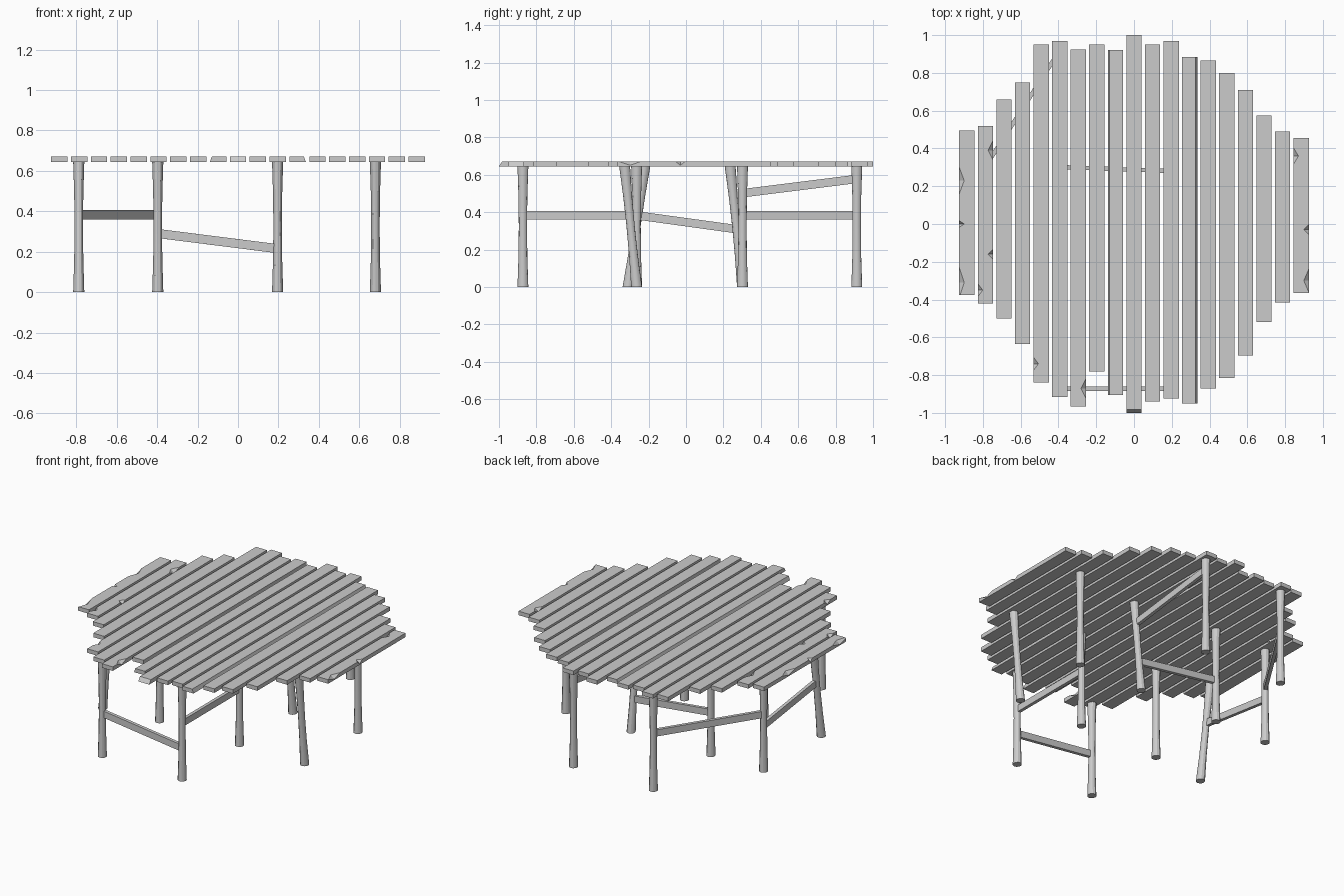
import bpy, bmesh
from mathutils import Vector

cube = bpy.data.objects.get("Cube")
if cube:
    bpy.data.objects.remove(cube, do_unlink=True)

wood = bpy.data.materials.new("grey_wood")
wood.use_nodes = True
GREY = (0.6, 0.6, 0.6, 1)
wood.diffuse_color = GREY
wood.node_tree.nodes["Principled BSDF"].inputs["Base Color"].default_value = GREY

TOP, UNDER = 0.672, 0.645
PLANK_W, PITCH = 0.081, 0.0983


def to_object(name, bm):
    bmesh.ops.recalc_face_normals(bm, faces=bm.faces)
    mesh = bpy.data.meshes.new(name)
    bm.to_mesh(mesh)
    bm.free()
    mesh.materials.append(wood)
    obj = bpy.data.objects.new(name, mesh)
    bpy.context.collection.objects.link(obj)
    return obj


def select(obj):
    bpy.ops.object.select_all(action='DESELECT')
    obj.select_set(True)
    bpy.context.view_layer.objects.active = obj


# Plank: a box whose upper edges may slope inward
def plank(name, x, y0, y1, left=0, right=0, front=0):
    bm = bmesh.new()
    bmesh.ops.create_cube(bm, size=1)
    for v in bm.verts:
        upper = v.co.z > 0
        shift = (left if v.co.x < 0 else -right) if upper else 0
        end = front if upper and v.co.y < 0 else 0
        v.co = (x + v.co.x * PLANK_W + shift,
                (y1 if v.co.y > 0 else y0) + end,
                TOP if upper else UNDER)
    return to_object(name, bm)


# Splintered notch in the upper edge of a plank
def chip(obj, x, y, rx, ry):
    bm = bmesh.new()
    for axis, r in enumerate((rx, ry, 0.024)):
        for sign in (-1, 1):
            p = Vector((x, y, TOP + 0.003))
            p[axis] += sign * r
            bm.verts.new(p)
    bmesh.ops.convex_hull(bm, input=bm.verts)
    cutter = to_object("chip_cutter", bm)
    cutter.hide_render = True
    mod = obj.modifiers.new("chip", 'BOOLEAN')
    mod.operation = 'DIFFERENCE'
    mod.solver = 'EXACT'
    mod.object = cutter
    select(obj)
    bpy.ops.object.modifier_apply(modifier=mod.name)
    bpy.data.objects.remove(cutter, do_unlink=True)


# Round leg with a slim waist, leaning between its foot and its top
def leg(name, x, y_foot, y_top):
    bm = bmesh.new()
    rings = []
    bmesh.ops.create_cone(bm, cap_ends=True, segments=12, radius1=1, radius2=1, depth=1)
    sides = [e for e in bm.edges if abs(e.verts[0].co.z - e.verts[1].co.z) > 0.5]
    bmesh.ops.subdivide_edges(bm, edges=sides, cuts=3)
    for v in bm.verts:
        t = v.co.z + 0.5
        r = 0.022 + 0.007 * min(1, (2 * t - 1) ** 2)
        v.co = (x + v.co.x * r * 0.95,
                y_foot + (y_top - y_foot) * t + v.co.y * r,
                t * UNDER)
    obj = to_object(name, bm)
    select(obj)
    bpy.ops.object.shade_smooth_by_angle()


# Flat brace between two points, with upright ends
def brace(name, a, b):
    a, b = Vector(a), Vector(b)
    across = (b - a).cross(Vector((0, 0, 1))).normalized()
    bm = bmesh.new()
    bmesh.ops.create_cube(bm, size=1)
    for v in bm.verts:
        c = v.co.copy()
        v.co = a.lerp(b, c.x + 0.5) + across * c.y * 0.022 + Vector((0, 0, c.z * 0.045))
    to_object(name, bm)


# Table top: front and back ends of each plank, from -x to +x
ends = [(-.375, .495), (-.42, .52), (-.50, .66), (-.635, .75), (-.84, .95),
        (-.915, .97), (-.965, .925), (-.78, .95), (-.905, .92), (-1, 1),
        (-.94, .95), (-.925, .97), (-.95, .885), (-.87, .865), (-.815, .80),
        (-.695, .71), (-.52, .575), (-.415, .49), (-.365, .455)]
slopes = {8: dict(left=0.01), 9: dict(front=0.018), 12: dict(right=0.01)}
planks = [plank(f"plank_{i + 1}", (i - 9) * PITCH, y0, y1, **slopes.get(i, {}))
          for i, (y0, y1) in enumerate(ends)]

# Worn edges: plank index, side, y, length
chips = [(0, -1, .23, .08), (0, -1, 0, .02), (0, -1, -.31, .09),
         (1, 1, .39, .06), (1, 1, -.16, .03), (1, -1, -.35, .04),
         (4, -1, -.74, .04), (6, 1, -.87, .06),
         (18, 1, -.03, .03), (18, 1, -.3, .07), (18, -1, .36, .05)]
for i, side, y, length in chips:
    chip(planks[i], (i - 9) * PITCH + side * PLANK_W / 2, y, 0.03, length)

# Legs: columns in x, rows in y, a few of them leaning
XA, XB, XC, XD = -0.788, -0.397, 0.196, 0.68
Y1, Y2, Y3, Y4 = -0.872, -0.264, 0.302, 0.913
lean = {(XA, Y2): (-.31, -.22), (XD, Y2): (Y2, -.328), (XC, Y3): (Y3, .236)}
for x in (XA, XB, XC, XD):
    for y in (Y1, Y2, Y3, Y4):
        if x in (XA, XD) and y in (Y1, Y4):
            continue
        foot, top = lean.get((x, y), (y, y))
        leg("leg", x, foot, top)

# Braces
brace("front_brace", (XB, Y1, .29), (XC, Y1, .215))
brace("middle_brace", (XB, Y3, .29), (XC, .28, .215))
brace("front_side_brace", (XC, Y1, .383), (XC, Y2, .383))
brace("back_side_brace", (XC, .25, .495), (XC, Y4, .578))
brace("outer_brace", (XA, Y2, .383), (XA, Y3, .305))
brace("corner_brace", (XA, Y3, .383), (XB, Y4, .383))
